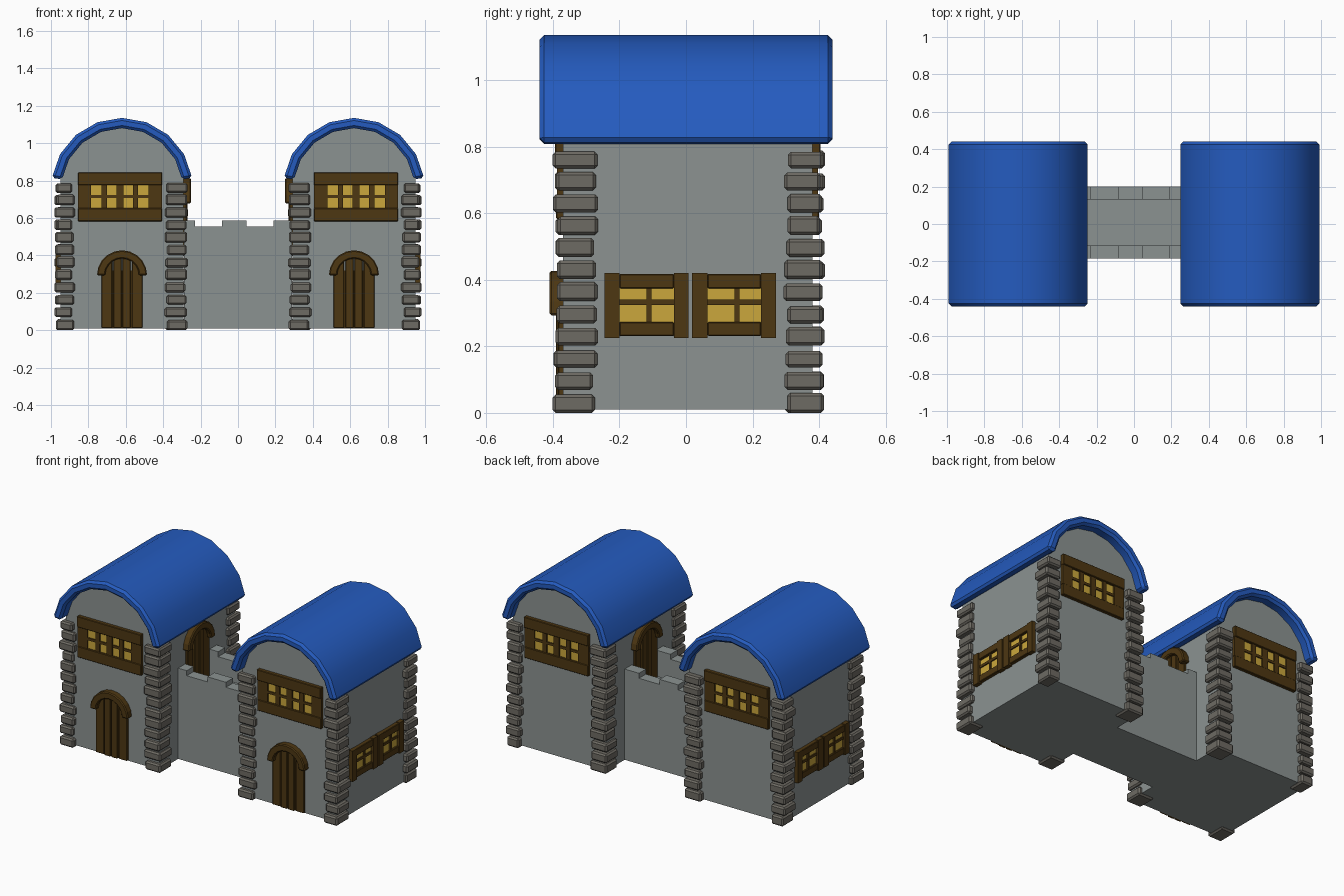
import bpy, bmesh, math, random
from mathutils import Matrix

if "Cube" in bpy.data.objects:
    bpy.data.objects.remove(bpy.data.objects["Cube"])

random.seed(4)


def material(name, rgb):
    m = bpy.data.materials.new(name)
    m.diffuse_color = (*rgb, 1)
    m.use_nodes = True
    m.node_tree.nodes["Principled BSDF"].inputs["Base Color"].default_value = m.diffuse_color
    return m


WALL = material("wall grey", (0.26, 0.29, 0.285))
STONE = material("corner stone", (0.155, 0.145, 0.125))
BLUE = material("roof blue", (0.018, 0.105, 0.52))
WOOD = material("dark wood", (0.075, 0.038, 0.006))
GLASS = material("window yellow", (0.60, 0.39, 0.045))


def box(bm, x, y, z, chamfer=0.0, mat=None):
    """Box from three (low, high) ranges, optionally chamfered and transformed."""
    t = bmesh.new()
    bmesh.ops.create_cube(t, size=1)
    for v in t.verts:
        for i, (lo, hi) in enumerate((x, y, z)):
            v.co[i] = lo + (v.co[i] + 0.5) * (hi - lo)
    if chamfer:
        bmesh.ops.bevel(t, geom=t.edges[:], offset=chamfer, segments=1, affect='EDGES')
    merge(bm, t, mat)


def merge(bm, t, mat=None):
    if mat:
        bmesh.ops.transform(t, matrix=mat, verts=t.verts)
    me = bpy.data.meshes.new("tmp")
    t.to_mesh(me)
    t.free()
    bm.from_mesh(me)
    bpy.data.meshes.remove(me)


def prism(bm, pts, lo, hi, chamfer=0.0, mat=None):
    """Extrude an (x, z) outline from y = lo to y = hi."""
    t = bmesh.new()
    f = t.faces.new([t.verts.new((x, lo, z)) for x, z in pts])
    r = bmesh.ops.extrude_face_region(t, geom=[f])
    for v in r["geom"]:
        if isinstance(v, bmesh.types.BMVert):
            v.co.y = hi
    bmesh.ops.recalc_face_normals(t, faces=t.faces)
    if chamfer:
        edges = [e for e in t.edges if e.calc_face_angle(0) > math.radians(45)]
        bmesh.ops.bevel(t, geom=edges, offset=chamfer, segments=1, affect='EDGES')
    merge(bm, t, mat)


def finish(bm, name, mat, mirror=True, smooth=False):
    bmesh.ops.recalc_face_normals(bm, faces=bm.faces)
    me = bpy.data.meshes.new(name)
    bm.to_mesh(me)
    bm.free()
    me.materials.append(mat)
    ob = bpy.data.objects.new(name, me)
    bpy.context.collection.objects.link(ob)
    if smooth:
        me.polygons.foreach_set("use_smooth", [True] * len(me.polygons))
        me.set_sharp_from_angle(angle=math.radians(30))
    if mirror:
        ob.modifiers.new("mirror", 'MIRROR').use_mirror_merge = False
    return ob


def arc(cx, cz, r, a0, a1, n):
    return [(cx + r * math.cos(math.radians(a0 + (a1 - a0) * i / n)),
             cz + r * math.sin(math.radians(a0 + (a1 - a0) * i / n))) for i in range(n + 1)]


def facing(origin, u, n):
    """Maps (along wall, outward, up) to the world."""
    m = Matrix((u, n, (0, 0, 1))).transposed().to_4x4()
    m.translation = origin
    return m


CX, F, B = 0.62, -0.37, 0.38
FRONT = facing((CX, F, 0), (1, 0, 0), (0, -1, 0))
BACK = facing((CX, B, 0), (1, 0, 0), (0, 1, 0))
OUTER = facing((0.95, 0, 0), (0, 1, 0), (1, 0, 0))
INNER = facing((0.29, 0, 0.385), (0, 1, 0), (-1, 0, 0))

# tower walls with arched gables
bm = bmesh.new()
prism(bm, [(CX - 0.33, 0.01), (CX + 0.33, 0.01)] + arc(CX, 0.755, 0.34, 15, 165, 8), F, B)
finish(bm, "tower_walls", WALL)

# barrel roofs
bm = bmesh.new()
prism(bm, arc(CX, 0.755, 0.38, 9, 171, 8) + arc(CX, 0.755, 0.325, 171, 9, 8), -0.44, 0.44, 0.014)
finish(bm, "barrel_roof", BLUE, smooth=True)

# corner stones, twelve to a corner
bm = bmesh.new()
for x0, x1 in ((0.275, 0.385), (0.88, 0.975)):
    for y0, y1 in ((F - 0.023, -0.272), (0.30, B + 0.03)):
        for i in range(12):
            j = lambda: random.uniform(-0.008, 0.008)
            z = i * 0.0665
            box(bm, (x0 + j(), x1 + j()), (y0 + j(), y1 + j()),
                (z + (0.003 if i else 0), z + 0.057 + j() * 0.5), 0.009)
finish(bm, "corner_stones", STONE)

# battlement wall between the towers
bm = bmesh.new()
box(bm, (-0.29, 0.29), (-0.115, 0.13), (0.01, 0.42))
for y in ((-0.185, -0.115), (0.13, 0.20)):
    pts = [(-0.29, 0.01), (0.29, 0.01), (0.29, 0.585), (0.19, 0.585), (0.19, 0.553),
           (0.045, 0.553), (0.045, 0.585), (-0.085, 0.585), (-0.085, 0.553),
           (-0.23, 0.553), (-0.23, 0.585), (-0.29, 0.585)]
    prism(bm, pts, *y)
finish(bm, "battlement_wall", WALL, mirror=False)

# windows: yellow plates behind wooden bars
frames, panes = bmesh.new(), bmesh.new()


def window(m, u, z, cols, rows, posts):
    box(panes, (cols[0][0] - 0.005, cols[-1][1] + 0.005), (-0.001, 0.008),
        (rows[0][0] - 0.005, rows[-1][1] + 0.005), mat=m)
    us = [u[0]] + [c for col in cols for c in col] + [u[1]]
    for i in range(0, len(us), 2):
        edge = i in (0, len(us) - 2)
        box(frames, (us[i], us[i + 1]), (-0.01, 0.026 if edge and posts else 0.017),
            z if edge and posts else (rows[0][0], rows[-1][1]), mat=m)
    lo, hi = (us[1], us[-2]) if posts else u
    box(frames, (lo, hi), (-0.01, 0.02), (z[0] + 0.006, rows[0][0]), 0.003, m)
    box(frames, (lo, hi), (-0.01, 0.024), (rows[-1][1], z[1] - 0.002), 0.003, m)
    for a, b in zip(rows, rows[1:]):
        box(frames, (lo, hi), (-0.01, 0.015), (a[1], b[0]), mat=m)


for m in (FRONT, BACK):
    window(m, (-0.214, 0.235), (0.576, 0.845),
           [(-0.142, -0.085), (-0.058, -0.008), (0.03, 0.08), (0.11, 0.166)],
           [(0.652, 0.706), (0.722, 0.775)], False)
side_rows = [(0.273, 0.324), (0.34, 0.374)]
window(OUTER, (-0.245, 0.007), (0.225, 0.42), [(-0.20, -0.118), (-0.104, -0.036)], side_rows, True)
window(OUTER, (0.018, 0.27), (0.225, 0.42), [(0.065, 0.146), (0.16, 0.226)], side_rows, True)
finish(frames, "window_frames", WOOD)
finish(panes, "window_panes", GLASS)

# doors: planks under a thick arch
bm = bmesh.new()
for m in (FRONT, INNER):
    for a, b, d in ((-0.11, -0.052, 0.014), (-0.046, -0.003, 0.02),
                    (0.003, 0.046, 0.02), (0.052, 0.11, 0.014)):
        top = [0.295 + math.sqrt(max(0.0, 0.112 ** 2 - q * q)) for q in (a, b)]
        prism(bm, [(a, 0.012), (b, 0.012), (b, top[1]), (a, top[0])], -0.01, d, 0.003, m)
    box(bm, (-0.105, 0.105), (-0.01, 0.007), (0.012, 0.32), mat=m)
    prism(bm, arc(0, 0.293, 0.134, 0, 180, 10) + arc(0, 0.293, 0.09, 180, 0, 10),
          -0.01, 0.04, 0.006, m)
finish(bm, "arched_doors", WOOD)
